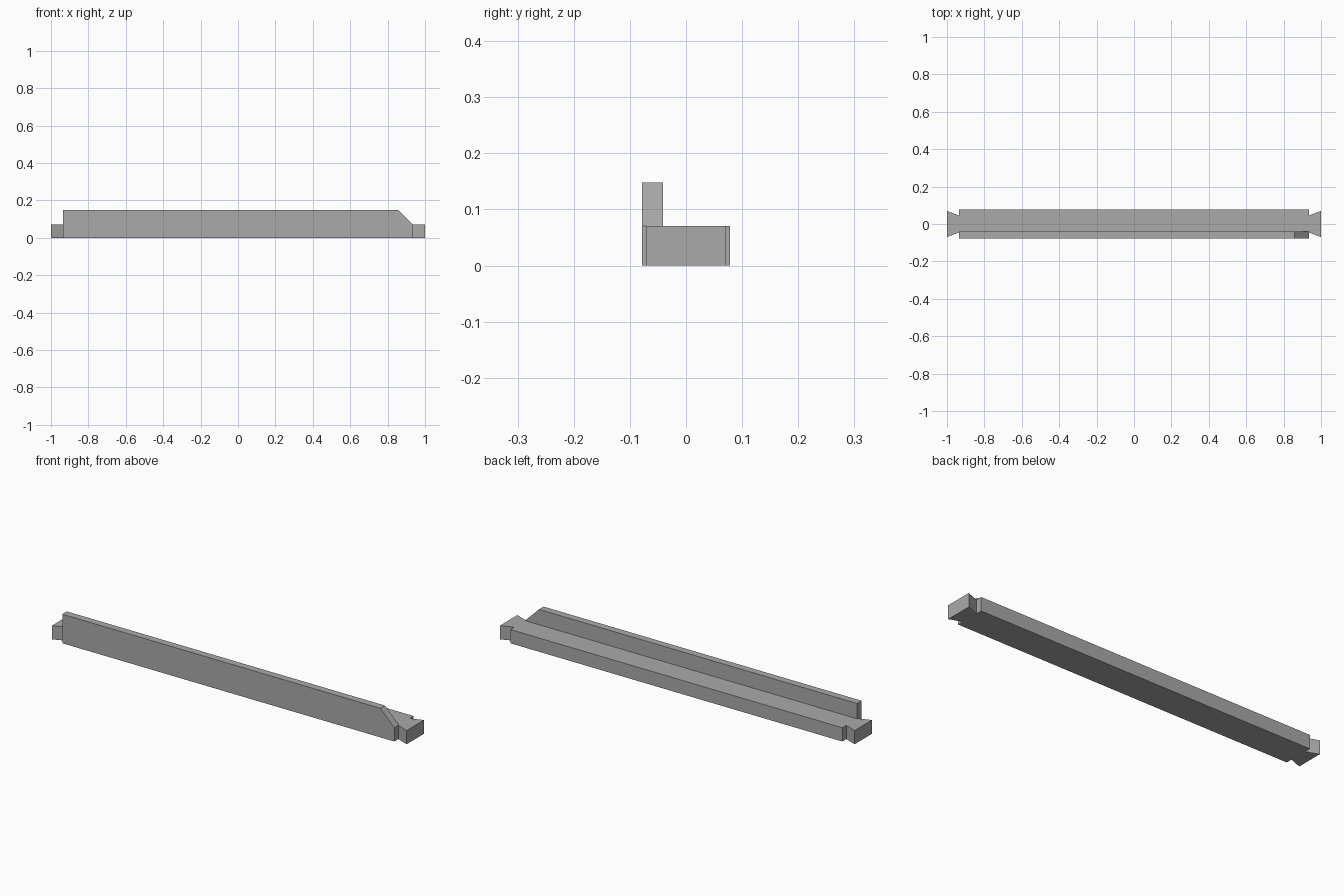
import bpy
import bmesh

cube = bpy.data.objects.get("Cube")
if cube:
    bpy.data.objects.remove(cube)

GREY = (0.4, 0.4, 0.4, 1.0)
grey = bpy.data.materials.new("plain grey")
grey.use_nodes = True
grey.diffuse_color = GREY
grey.node_tree.nodes["Principled BSDF"].inputs["Base Color"].default_value = GREY

HALF_WIDTH = 0.078
SHOULDER = 0.936
BASE_TOP = 0.07


def extrude_profile(name, points, direction):
    """Extrude a closed planar outline along a direction into a solid."""
    bm = bmesh.new()
    face = bm.faces.new([bm.verts.new(p) for p in points])
    result = bmesh.ops.extrude_face_region(bm, geom=[face], use_keep_orig=True)
    moved = [g for g in result["geom"] if isinstance(g, bmesh.types.BMVert)]
    bmesh.ops.translate(bm, verts=moved, vec=direction)
    bmesh.ops.recalc_face_normals(bm, faces=bm.faces)
    mesh = bpy.data.meshes.new(name)
    bm.to_mesh(mesh)
    bm.free()
    mesh.materials.append(grey)
    obj = bpy.data.objects.new(name, mesh)
    bpy.context.collection.objects.link(obj)
    return obj


# Base bar with a flared dovetail on each end, mirrored from one quarter
quarter = [(SHOULDER, HALF_WIDTH), (SHOULDER, 0.046), (1, 0.07)]
right_half = quarter + [(x, -y) for x, y in reversed(quarter)]
outline = right_half + [(-x, -y) for x, y in right_half]
extrude_profile("base_bar", [(x, y, 0) for x, y in outline], (0, 0, BASE_TOP))

# Upright rail along the front edge, sloped at one end
rail = [(-SHOULDER, BASE_TOP), (SHOULDER, BASE_TOP), (0.858, 0.148), (-SHOULDER, 0.148)]
extrude_profile("front_rail", [(x, -HALF_WIDTH, z) for x, z in rail], (0, 0.037, 0))
